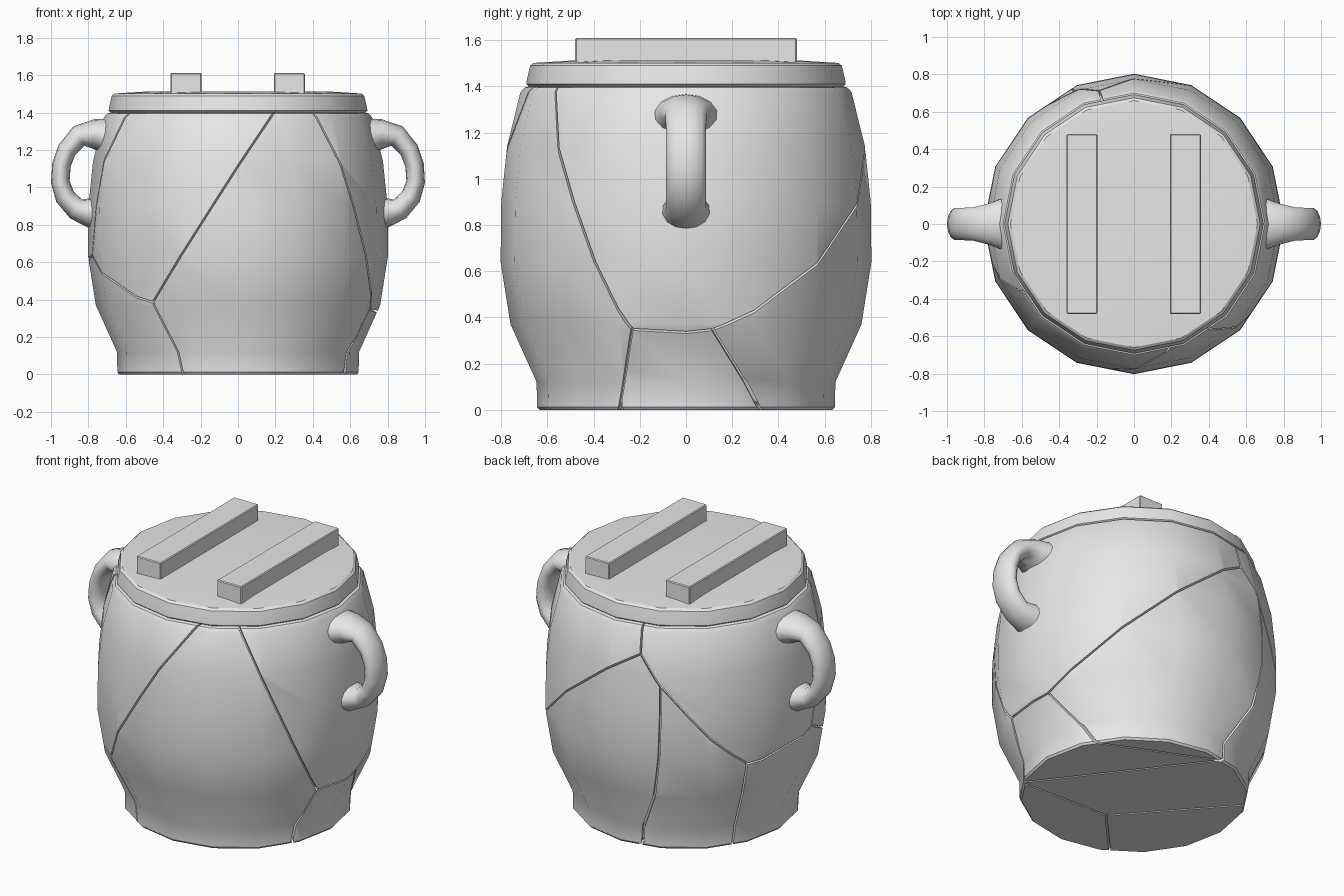
import bpy
import bmesh
from math import pi, cos, sin, radians
from mathutils import Vector, Matrix

if "Cube" in bpy.data.objects:
    bpy.data.objects.remove(bpy.data.objects["Cube"], do_unlink=True)

SIDES = 16
CRACK_HALF_WIDTH = 0.005
CENTRE = Vector((0, 0, 0.7))

clay = bpy.data.materials.new("pale_grey_clay")
clay.use_nodes = True
clay.diffuse_color = (0.8, 0.8, 0.8, 1)
shader = next(n for n in clay.node_tree.nodes if n.type == 'BSDF_PRINCIPLED')
shader.inputs["Base Color"].default_value = clay.diffuse_color


def finish(bm, name, angle=35):
    """Turn a bmesh into a shaded object."""
    mesh = bpy.data.meshes.new(name)
    bm.to_mesh(mesh)
    bm.free()
    mesh.materials.append(clay)
    obj = bpy.data.objects.new(name, mesh)
    bpy.context.collection.objects.link(obj)
    bpy.ops.object.select_all(action='DESELECT')
    obj.select_set(True)
    bpy.context.view_layer.objects.active = obj
    bpy.ops.object.shade_smooth_by_angle(angle=radians(angle))
    return obj


def lathe(profile):
    """Spin a radius/height profile into a closed faceted solid."""
    bm = bmesh.new()
    verts = [bm.verts.new((r, 0, z)) for r, z in profile]
    edges = [bm.edges.new(pair) for pair in zip(verts, verts[1:])]
    bmesh.ops.spin(bm, geom=verts + edges, cent=(0, 0, 0), axis=(0, 0, 1),
                   angle=2 * pi, steps=SIDES, use_merge=True)
    bmesh.ops.remove_doubles(bm, verts=bm.verts[:], dist=0.0005)
    bmesh.ops.recalc_face_normals(bm, faces=bm.faces[:])
    return bm


def shrink(bm, verts, factor):
    bmesh.ops.scale(bm, verts=verts, vec=(factor,) * 3,
                    space=Matrix.Translation(-CENTRE))


# Pot body outline, from the base centre to the closed top
body_profile = [(0, 0), (0.635, 0), (0.645, 0.012), (0.647, 0.12), (0.76, 0.37),
                (0.803, 0.64), (0.8, 0.9), (0.775, 1.14), (0.717, 1.375),
                (0.7, 1.395), (0.66, 1.405), (0, 1.405)]

# Inner core that closes the cracks from behind
core = lathe(body_profile)
shrink(core, core.verts[:], 0.965)
finish(core, "inner_core")

# Points where cracks meet
front_low = (-0.46, -0.605, 0.38)
side_left = (-0.785, -0.12, 0.635)
side_right = (0.71, -0.235, 0.345)
right_low = (0.73, 0.115, 0.345)
back_top = (-0.19, 0.725, 1.245)
back_mid = (-0.335, 0.72, 1.06)
back_left = (-0.69, 0.384, 0.557)
# Points where cracks run into the base
base_front = (-0.3, -0.57, 0)
base_right = (0.58, -0.29, 0)
base_back_right = (0.57, 0.31, 0)
base_back = (-0.15, 0.63, 0)
base_back_left = (-0.55, 0.33, 0)
base_inner = (-0.02, -0.27, 0)

# A point on the wall inside every shard
shards = {
    "front": (0.2, -0.75, 0.6),
    "front_left": (-0.5, -0.6, 0.95),
    "low_left": (-0.65, -0.2, 0.25),
    "upper_left": (-0.75, 0.3, 1),
    "back_left": (-0.45, 0.55, 0.3),
    "back_right": (0.3, 0.7, 0.4),
    "low_right": (0.62, 0, 0.15),
    "upper_right": (0.75, 0.1, 0.9),
}

# Every crack is a plane through three points, shared by the named shards
cracks = [
    ("front front_left", (0.19, -0.69, 1.4), (-0.1, -0.79, 0.96), front_low),
    ("front upper_right", (0.41, -0.57, 1.4), (0.64, -0.48, 0.85), side_right),
    ("front low_left", front_low, base_front, base_inner),
    ("front low_right back_left", side_right, base_right, base_inner),
    ("front_left low_left", front_low, (-0.68, -0.38, 0.5), side_left),
    ("front_left upper_left", (-0.6, -0.37, 1.4), (-0.755, -0.25, 1), side_left),
    ("low_left upper_left", side_left, (-0.77, 0.19, 0.59), back_left),
    ("low_left back_left", back_left, base_back_left, base_inner),
    ("upper_left back_left", back_left, (-0.535, 0.6, 0.8), back_mid),
    ("upper_left back_right", back_mid, back_top, (0, 0, 1)),
    ("upper_left upper_right", back_top, (-0.176, 0.687, 1.42), (0, 0, 1.3)),
    ("back_right upper_right", right_low, (0.56, 0.58, 0.64), back_top),
    ("low_right upper_right", side_right, right_low, (0, 0, 0.7)),
    ("back_left back_right", back_mid, (-0.314, 0.727, 0.54), base_back),
    ("back_right low_right", right_low, base_back_right, base_back),
    ("back_left low_right", base_right, (-0.1, 0.6, 0), (0.58, -0.29, 1)),
]

# Cut one wall shard per region, then turn its border inwards
for shard, inside in shards.items():
    bm = lathe(body_profile)
    for owners, *points in cracks:
        if shard not in owners.split():
            continue
        a, b, c = map(Vector, points)
        normal = (b - a).cross(c - a).normalized()
        if normal.dot(Vector(inside) - a) > 0:
            normal.negate()
        bmesh.ops.bisect_plane(bm, geom=bm.verts[:] + bm.edges[:] + bm.faces[:],
                               plane_co=a - normal * CRACK_HALF_WIDTH,
                               plane_no=normal, clear_outer=True)
    border = [e for e in bm.edges if e.is_boundary]
    grown = bmesh.ops.extrude_edge_only(bm, edges=border)["geom"]
    shrink(bm, [v for v in grown if isinstance(v, bmesh.types.BMVert)], 0.95)
    finish(bm, "wall_shard_" + shard)

# Lid
lid = lathe([(0, 1.4), (0.68, 1.4), (0.692, 1.41), (0.69, 1.425), (0.675, 1.49),
             (0.66, 1.502), (0.5, 1.512), (0, 1.513)])
finish(lid, "lid", 28)

# Two wooden-style bars across the lid
for side, x in (("left", 0.275), ("right", -0.278)):
    bm = bmesh.new()
    bmesh.ops.create_cube(bm, size=1)
    bmesh.ops.scale(bm, verts=bm.verts[:], vec=(0.167, 0.96, 0.12))
    bmesh.ops.translate(bm, verts=bm.verts[:], vec=(x, 0, 1.551))
    bmesh.ops.bevel(bm, geom=bm.edges[:], offset=0.005, segments=1, affect='EDGES')
    finish(bm, "lid_bar_" + side, 20)

# Handles: x, z, half thickness and half width along the loop
handle_path = [(0.68, 1.27, 0.1, 0.15), (0.77, 1.285, 0.08, 0.115),
               (0.85, 1.275, 0.06, 0.092), (0.915, 1.2, 0.052, 0.088),
               (0.944, 1.12, 0.05, 0.088), (0.95, 1.03, 0.05, 0.088),
               (0.925, 0.95, 0.054, 0.088), (0.865, 0.885, 0.06, 0.088),
               (0.79, 0.865, 0.08, 0.1), (0.7, 0.86, 0.1, 0.13)]


def handle(name, mirror):
    bm = bmesh.new()
    rings = []
    count = 14
    for i, (x, z, thick, width) in enumerate(handle_path):
        before = handle_path[max(i - 1, 0)]
        after = handle_path[min(i + 1, len(handle_path) - 1)]
        along = Vector((after[0] - before[0], after[1] - before[1])).normalized()
        ring = []
        for k in range(count):
            t = 2 * pi * k / count
            out = thick * cos(t)
            ring.append(bm.verts.new((mirror * (x - along.y * out), width * sin(t),
                                      z + along.x * out)))
        rings.append(ring)
    for low, high in zip(rings, rings[1:]):
        for k in range(count):
            n = (k + 1) % count
            bm.faces.new((low[k], low[n], high[n], high[k]))
    bm.faces.new(rings[0])
    bm.faces.new(rings[-1])
    bmesh.ops.recalc_face_normals(bm, faces=bm.faces[:])
    finish(bm, name, 60)


handle("handle_left", 1)
handle("handle_right", -1)
